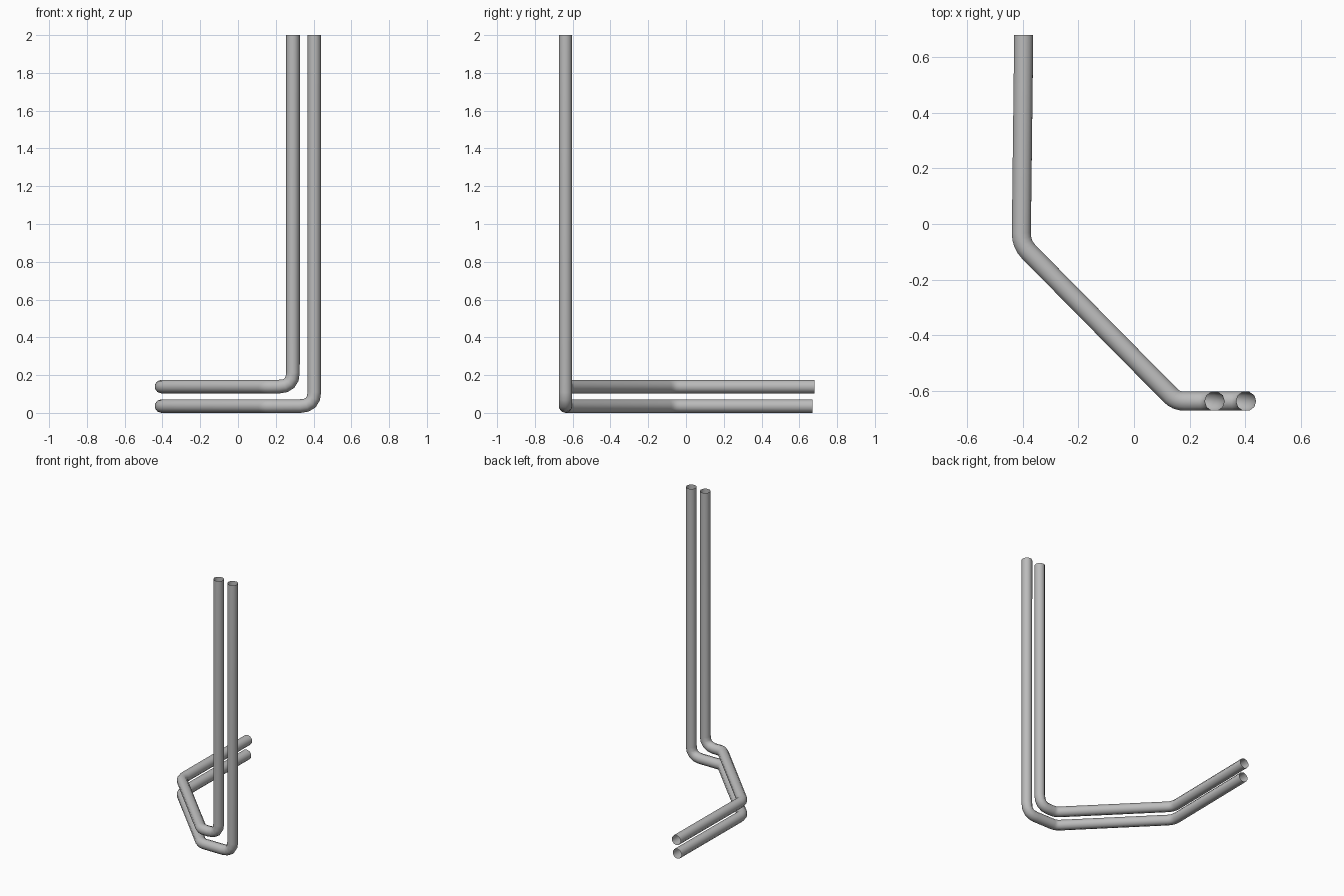
import bpy
from mathutils import Vector

cube = bpy.data.objects.get("Cube")
if cube:
    bpy.data.objects.remove(cube, do_unlink=True)

RADIUS = 0.036

# Single painted metal colour
metal = bpy.data.materials.new("grey_metal")
metal.use_nodes = True
GREY = (0.5, 0.5, 0.5, 1)
metal.diffuse_color = GREY
metal.node_tree.nodes["Principled BSDF"].inputs["Base Color"].default_value = GREY


def rounded_path(corners, cut, steps=4):
    """Replace every inner corner by a short arc that starts `cut` before it."""
    pts = [Vector(c) for c in corners]
    path = [pts[0]]
    for before, corner, after, d in zip(pts, pts[1:], pts[2:], cut):
        a = corner + (before - corner).normalized() * d
        b = corner + (after - corner).normalized() * d
        for i in range(steps + 1):
            t = i / steps
            path.append(a * (1 - t) ** 2 + corner * 2 * t * (1 - t) + b * t * t)
    path.append(pts[-1])
    return path


def pipe(name, x, z, end_y):
    """Open pipe: upright run, elbow, diagonal run, then a run to the back."""
    path = rounded_path([(x, -0.638, 2), (x, -0.638, z), (0.152, -0.638, z),
                         (-0.406, -0.073, z), (-0.397, end_y, z)],
                        cut=(0.075, 0.03, 0.04))
    curve = bpy.data.curves.new(name, "CURVE")
    curve.dimensions = "3D"
    curve.bevel_depth = RADIUS
    curve.bevel_resolution = 3
    curve.use_fill_caps = False
    spline = curve.splines.new("POLY")
    spline.points.add(len(path) - 1)
    for point, co in zip(spline.points, path):
        point.co = (*co, 1)
    curve.materials.append(metal)
    obj = bpy.data.objects.new(name, curve)
    bpy.context.collection.objects.link(obj)

    # Turn the swept curve into a smooth mesh
    bpy.ops.object.select_all(action="DESELECT")
    obj.select_set(True)
    bpy.context.view_layer.objects.active = obj
    bpy.ops.object.convert(target="MESH")
    bpy.ops.object.shade_smooth()


pipe("upper_pipe", 0.291, 0.139, 0.68)
pipe("lower_pipe", 0.404, 0.036, 0.67)
